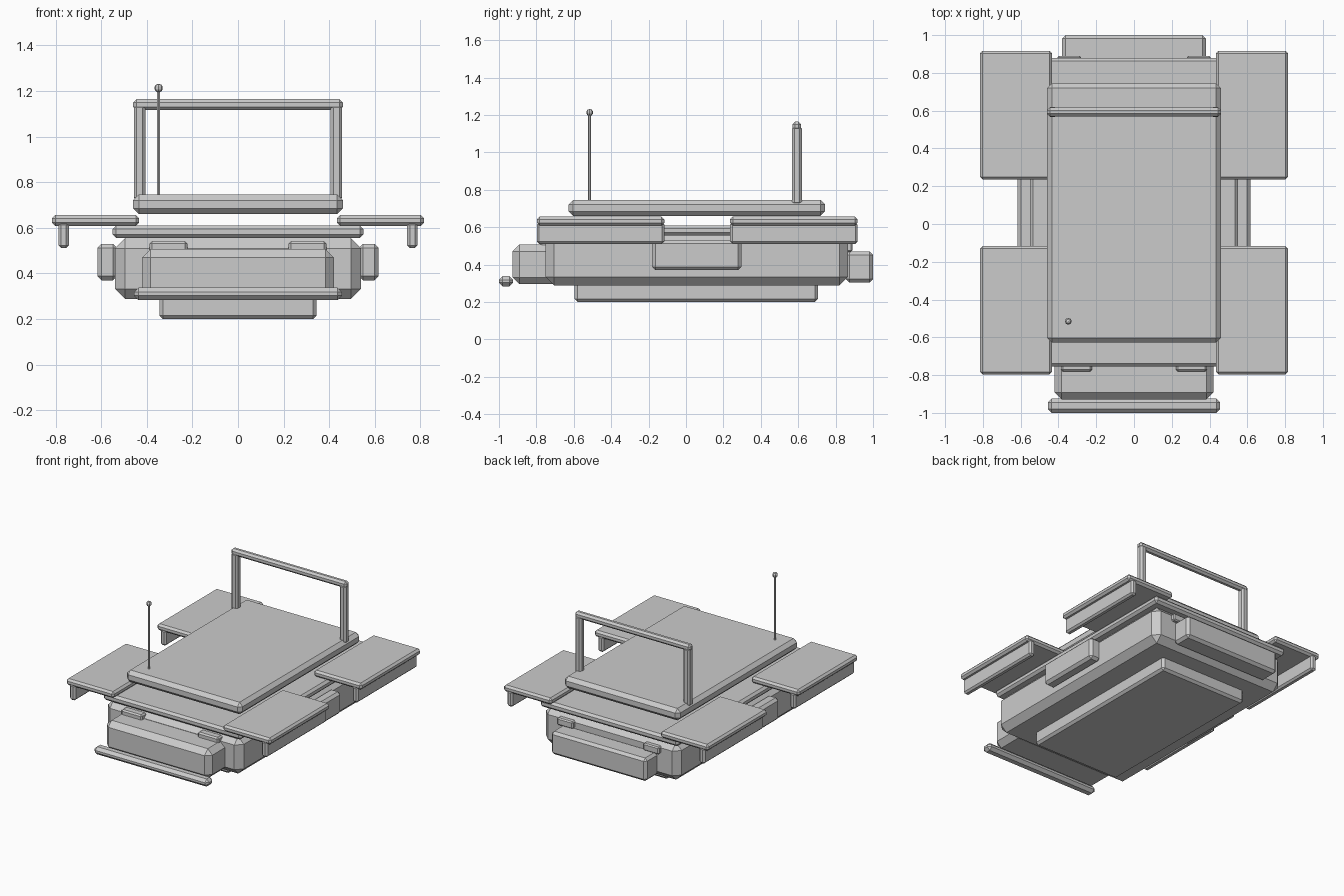
import bpy

if "Cube" in bpy.data.objects:
    bpy.data.objects.remove(bpy.data.objects["Cube"])


def box(name, x, y, z, bevel):
    """Chamfered box spanning the given (min, max) ranges."""
    bpy.ops.mesh.primitive_cube_add(size=1)
    ob = bpy.context.object
    ob.name = name
    for v in ob.data.vertices:
        v.co = [(r[0] + r[1]) / 2 + c * (r[1] - r[0]) for r, c in zip((x, y, z), v.co)]
    mod = ob.modifiers.new("chamfer", 'BEVEL')
    mod.width = bevel
    mod.segments = 1
    mod.limit_method = 'NONE'
    return ob


def pair(name, x, y, z, bevel):
    """The same box on the right and mirrored on the left."""
    box("right_" + name, x, y, z, bevel)
    box("left_" + name, (-x[1], -x[0]), y, z, bevel)


# Hull: body, underside pan, deck plate and raised upper deck
box("body", (-.54, .54), (-.75, .865), (.288, .555), .045)
box("underside_pan", (-.345, .345), (-.595, .705), (.2, .32), .016)
box("deck_plate", (-.55, .55), (-.755, .88), (.556, .61), .016)
box("upper_deck", (-.46, .46), (-.628, .744), (.66, .746), .025)

# Nose, front bumper and rear box
box("nose", (-.42, .42), (-.928, -.68), (.295, .508), .037)
box("front_bumper", (-.456, .456), (-1.0, -.925), (.283, .338), .02)
box("rear_box", (-.38, .38), (.855, 1.0), (.305, .47), .018)

# Lights
pair("headlight", (.222, .387), (-.78, -.72), (.49, .542), .01)
pair("tail_light", (.28, .405), (.84, .89), (.468, .52), .008)

# Side boxes
pair("side_box", (.53, .617), (-.182, .296), (.37, .53), .018)

# Fenders with hanging skirts
for end, y in (("front", (-.797, -.116)), ("rear", (.236, .917))):
    pair(end + "_fender", (.434, .815), y, (.609, .656), .014)
    pair(end + "_skirt", (.742, .787), y, (.511, .625), .012)

# Roll bar
pair("roll_bar_post", (.405, .457), (.567, .619), (.72, 1.14), .013)
box("roll_bar_top", (-.46, .46), (.57, .616), (1.117, 1.164), .014)

# Antenna with tip
bpy.ops.mesh.primitive_cylinder_add(vertices=6, radius=.008, depth=.48,
                                    location=(-.348, -.515, .97))
bpy.context.object.name = "antenna_rod"
bpy.ops.mesh.primitive_uv_sphere_add(segments=8, ring_count=5, radius=.019,
                                     location=(-.348, -.515, 1.213))
bpy.context.object.name = "antenna_tip"
